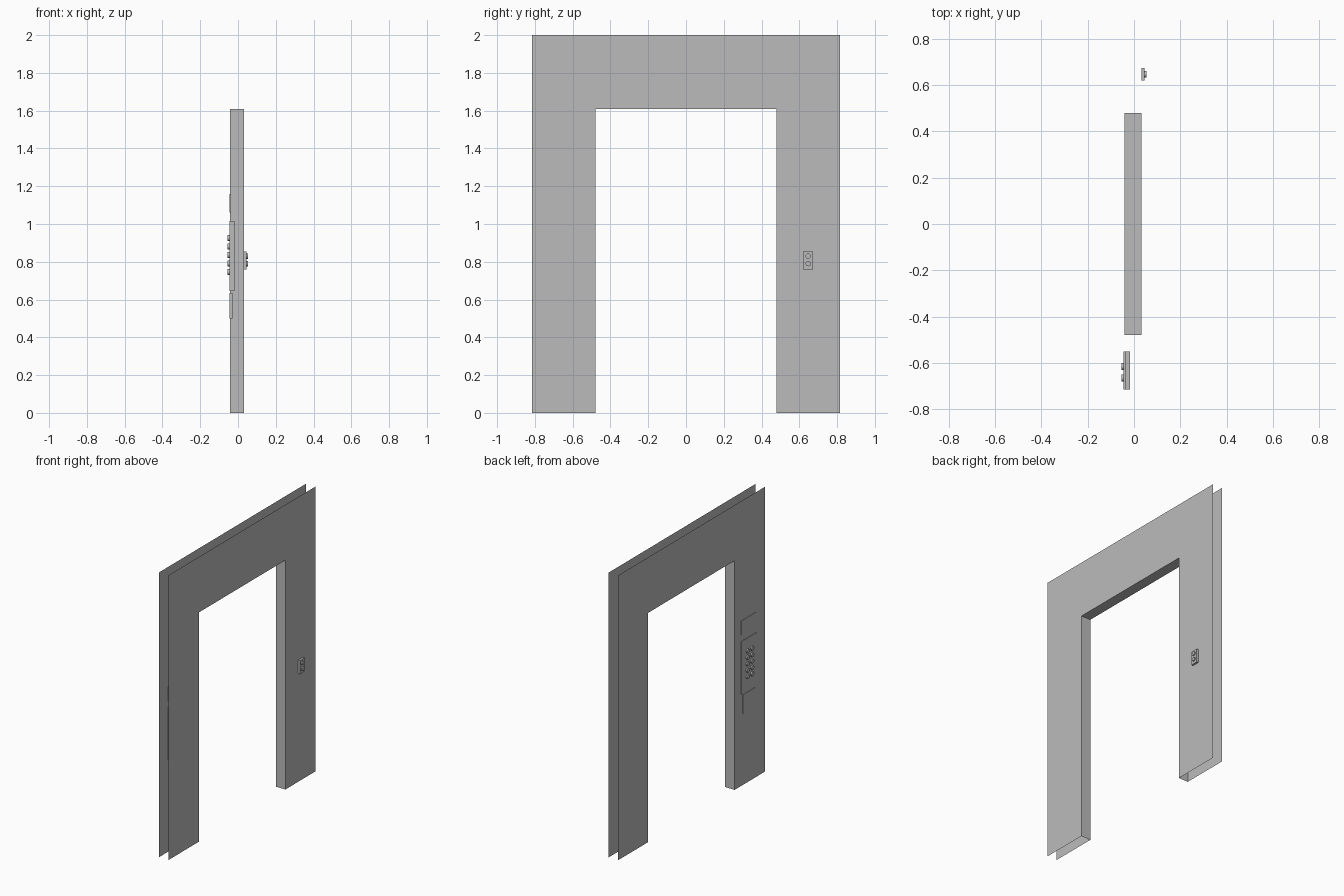
import bpy
import bmesh
from math import pi
from mathutils import Matrix

cube = bpy.data.objects.get("Cube")
if cube:
    bpy.data.objects.remove(cube, do_unlink=True)

GREY = (0.5, 0.5, 0.5, 1)
grey = bpy.data.materials.new("plain_grey")
grey.use_nodes = True
grey.diffuse_color = GREY
grey.node_tree.nodes["Principled BSDF"].inputs["Base Color"].default_value = GREY

BACK_X, FRONT_X = -0.042, 0.032      # the two wall faces
OUTER, INNER = 0.815, 0.48           # half widths of wall and opening
TOP, LINTEL = 2.0, 1.61


def finish(name, bm):
    mesh = bpy.data.meshes.new(name)
    bm.to_mesh(mesh)
    bm.free()
    mesh.materials.append(grey)
    obj = bpy.data.objects.new(name, mesh)
    bpy.context.collection.objects.link(obj)
    return obj


def box(name, x, y, z):
    bm = bmesh.new()
    bmesh.ops.create_cube(bm, size=1)
    for v in bm.verts:
        v.co = [a + (b - a) * (c + 0.5) for (a, b), c in zip((x, y, z), v.co)]
    return finish(name, bm)


def button(name, x, y, z, radius):
    bm = bmesh.new()
    place = Matrix.Translation((sum(x) / 2, y, z)) @ Matrix.Rotation(pi / 2, 4, "Y")
    bmesh.ops.create_cone(bm, cap_ends=True, segments=16, radius1=radius,
                          radius2=radius, depth=x[1] - x[0], matrix=place)
    obj = finish(name, bm)
    for p in obj.data.polygons:
        p.use_smooth = len(p.vertices) == 4
    return obj


# Thin wall faces around the opening
opening = [(-INNER, 0), (-INNER, LINTEL), (INNER, LINTEL), (INNER, 0)]
outline = opening + [(OUTER, 0), (OUTER, TOP), (-OUTER, TOP), (-OUTER, 0)]
for name, x, flip in (("back_wall_face", BACK_X, False), ("front_wall_face", FRONT_X, True)):
    bm = bmesh.new()
    face = bm.faces.new([bm.verts.new((x, y, z)) for y, z in outline])
    face.normal_update()
    if (face.normal.x > 0) != flip:
        face.normal_flip()
    finish(name, bm)

# Jambs and lintel lining the opening
bm = bmesh.new()
rows = [[bm.verts.new((x, y, z)) for x in (BACK_X, FRONT_X)] for y, z in opening]
for a, b in zip(rows, rows[1:]):
    bm.faces.new((a[0], a[1], b[1], b[0]))
finish("opening_lining", bm)

# Control panel with plates above and below
box("control_panel", (-0.046, -0.018), (-0.715, -0.55), (0.645, 1.015))
box("upper_plate", (-0.046, -0.036), (-0.715, -0.55), (1.06, 1.16))
box("lower_plate", (-0.046, -0.03), (-0.7, -0.565), (0.5, 0.635))
for row in range(5):
    for col in range(2):
        button(f"panel_button_{row}_{col}", (-0.055, -0.046),
               -0.615 - 0.05 * col, 0.746 + 0.045 * row, 0.015)

# Call plate with two buttons
box("call_plate", (FRONT_X, 0.046), (0.62, 0.673), (0.76, 0.855))
for i in range(2):
    button(f"call_button_{i}", (0.046, 0.054), 0.647, 0.79 + 0.04 * i, 0.014)
